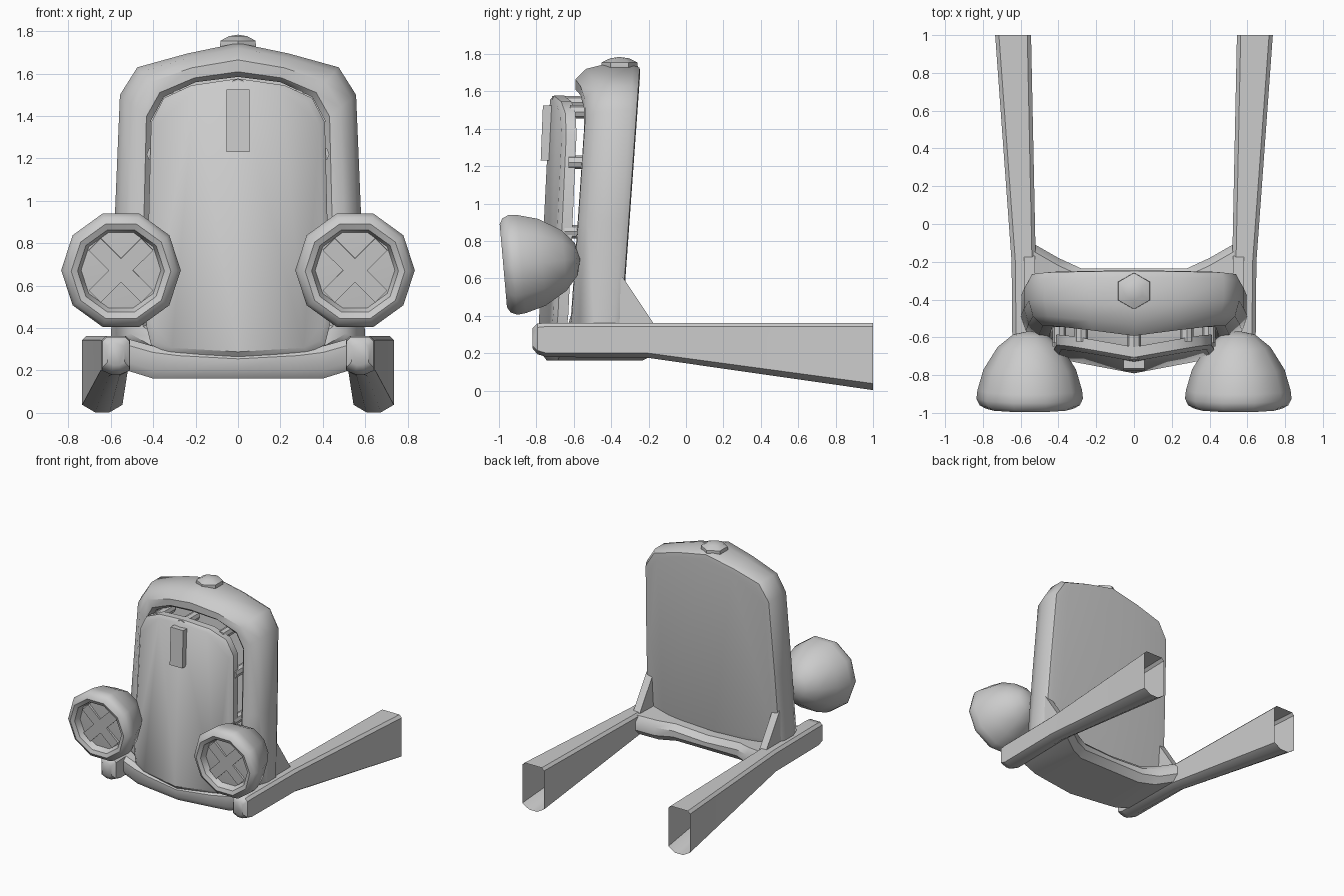
import bpy, bmesh, math
from mathutils import Matrix, Vector

if "Cube" in bpy.data.objects:
    bpy.data.objects.remove(bpy.data.objects["Cube"])


def finish(name, bm, mirror=False, angle=40):
    bmesh.ops.recalc_face_normals(bm, faces=bm.faces)
    me = bpy.data.meshes.new(name)
    bm.to_mesh(me)
    bm.free()
    ob = bpy.data.objects.new(name, me)
    bpy.context.collection.objects.link(ob)
    if mirror:
        ob.modifiers.new("mirror", 'MIRROR').use_mirror_merge = False
    bpy.ops.object.select_all(action='DESELECT')
    ob.select_set(True)
    bpy.context.view_layer.objects.active = ob
    bpy.ops.object.shade_smooth_by_angle(angle=math.radians(angle))
    return ob


def loft(bm, loops, caps=(True, True)):
    """Skin closed loops of equal length; returns the vertex loops."""
    vs = [[bm.verts.new(p) for p in lp] for lp in loops]
    for a, b in zip(vs, vs[1:]):
        for i in range(len(a)):
            j = (i + 1) % len(a)
            bm.faces.new((a[i], a[j], b[j], b[i]))
    for lp, cap in ((vs[0], caps[0]), (vs[-1], caps[1])):
        if cap == 'halves':  # two flat halves folded along x = 0
            h = len(lp) // 2
            bm.faces.new(lp[:h + 1])
            bm.faces.new(lp[h:] + lp[:1])
        elif cap:
            bm.faces.new(lp)
    return vs


def arch(name, outer, inner, rows, slope, half_width):
    """Leaning, V-fronted shell. Rows are (blend outer->inner, y at z=1, V depth)."""
    loops = []
    for t, y, v in rows:
        half = [Vector(o).lerp(Vector(i), t) for o, i in zip(outer, inner)]
        full = [(p.x, p.y) for p in half] + [(-p.x, p.y) for p in half[-2:0:-1]]
        loops.append([(x, y + slope * (z - 1) - v * (1 - abs(x) / half_width), z)
                      for x, z in full])
    bm = bmesh.new()
    loft(bm, loops, ('halves', 'halves'))
    return finish(name, bm)


def lathe(bm, profile, n, mat, start=0.0):
    """Revolve (radius, height) points about local z; zero radius makes a tip."""
    prev = None
    for r, h in profile:
        if r == 0:
            cur = [bm.verts.new(mat @ Vector((0, 0, h)))] * n
        else:
            cur = [bm.verts.new(mat @ Vector((r * math.cos(start + k * math.tau / n),
                                              r * math.sin(start + k * math.tau / n), h)))
                   for k in range(n)]
        if prev:
            for i in range(n):
                j = (i + 1) % n
                quad = list(dict.fromkeys((prev[i], prev[j], cur[j], cur[i])))
                bm.faces.new(quad)
        prev = cur


# Radiator surround with closed back and recessed opening
outer = [(0, .27), (.5, .28), (.6, .33), (.582, .9), (.557, 1.5), (.475, 1.63), (.24, 1.695), (0, 1.745)]
inner = [(0, .36), (.33, .36), (.42, .42), (.42, .9), (.41, 1.38), (.35, 1.49), (.2, 1.56), (0, 1.585)]
arch("radiator_surround", outer, inner,
     [(.35, -.295, 0), (.12, -.30, 0), (0, -.335, 0), (0, -.44, .05), (.15, -.515, .07),
      (.5, -.555, .085), (.85, -.55, .085), (1, -.52, .085), (1, -.42, .03)], .072, .6)

# Grille cover standing in front of the opening
edge = [(0, .265), (.33, .285), (.41, .32), (.432, .41), (.422, .9), (.41, 1.37), (.35, 1.485), (.22, 1.545), (0, 1.577)]
inset = [(x * .94, z + (.92 - z) * .035) for x, z in edge]
arch("grille_cover", edge, inset,
     [(0, -.60, .08), (0, -.655, .08), (1, -.675, .08)], .05, .43)

# Grille stand-off posts
for name, spots, dy, mirror in (
        ("grille_posts", [(.395, 1.22), (.395, .85), (.28, 1.49)], 0, True),
        ("grille_top_post", [(0, 1.54)], -.08, False)):
    bm = bmesh.new()
    for x, z in spots:
        y = .055 * (z - 1) + dy - .06 * (.42 - x)
        lathe(bm, [(0, .45), (.036, .45), (.036, .64), (0, .64)], 8,
              Matrix.Translation((x, y, z)) @ Matrix.Rotation(math.pi / 2, 4, 'X'))
    finish(name, bm, mirror)

# Badge strip on the cover
bm = bmesh.new()
loft(bm, [[(x, y + .04 * (z - 1.4), z) for x, y in
           ((-.055, -.77), (.055, -.77), (.055, -.69), (-.055, -.69))] for z in (1.23, 1.525)])
finish("badge_strip", bm, angle=20)

# Six-sided filler cap
bm = bmesh.new()
lathe(bm, [(.085, 1.69), (.098, 1.72), (.096, 1.755), (.05, 1.777), (0, 1.784)], 6,
      Matrix.Translation((0, -.355, 0)), math.pi / 2)
finish("filler_cap", bm)

# Headlights: ten-sided shell with rim and recessed lens, tilted a little down
aim = Matrix.Translation((.552, -.9, .675)) @ Matrix.Rotation(math.radians(5), 4, 'X')
bm = bmesh.new()
lathe(bm, [(0, -.335), (.09, -.315), (.17, -.25), (.245, -.13), (.277, -.02), (.282, .025),
           (.265, .06), (.235, .077), (.205, .065), (.188, .02), (0, .03)], 10,
      aim @ Matrix.Rotation(math.pi / 2, 4, 'X'))
finish("headlights", bm, True)

# Crossed tape on the lenses
bm = bmesh.new()
for a in (45, -45):
    m = aim @ Matrix.Translation((0, -.03, 0)) @ Matrix.Rotation(math.radians(a), 4, 'Y')
    bmesh.ops.create_cube(bm, size=1, matrix=m @ Matrix.Diagonal((.35, .016, .08, 1)))
finish("lens_tape", bm, True, 20)


# Chassis rails, deeper toward the open rear end
def rail_section(y, x0, x1, z0, z1, c):
    m = (x0 + x1) / 2
    return [(x0, y, z0 + c), (m - c, y, z0), (m + c, y, z0), (x1, y, z0 + c),
            (x1, y, z1 - .02), (x1 - .02, y, z1), (x0 + .02, y, z1), (x0, y, z1 - .02)]


bm = bmesh.new()
loft(bm, [rail_section(-.82, .535, .615, .225, .335, .015),
          rail_section(-.795, .512, .64, .195, .358, .02),
          rail_section(-.745, .51, .643, .18, .363, .02),
          rail_section(-.2, .52, .648, .175, .363, .025),
          rail_section(1.0, .545, .735, .003, .363, .035)], (True, False))
finish("chassis_rails", bm, True)


# Front crossmember between the rails, flared at both ends
def cross_section(x, yf, yb, zb, zt):
    return [(x, yf + .03, zb), (x, yf, zb + .04), (x, yf, zt - .03), (x, yf + .03, zt),
            (x, yb - .04, zt), (x, yb, zt - .04), (x, yb, zb + .05), (x, yb - .05, zb)]


ends = [(.54, -.70, -.10, .205, .355), (.40, -.715, -.18, .162, .315), (.28, -.735, -.235, .162, .30)]
stations = [(-e[0],) + e[1:] for e in ends] + [(0, -.775, -.235, .162, .285)] + ends[::-1]
bm = bmesh.new()
loft(bm, [cross_section(*s) for s in stations])
finish("crossmember", bm)

# Triangular gussets bracing the surround to the rails
bm = bmesh.new()
loft(bm, [[(x, -.34, .61), (x, -.17, .355), (x, -.5, .345)] for x in (.525, .583)])
finish("gussets", bm, True, 20)
